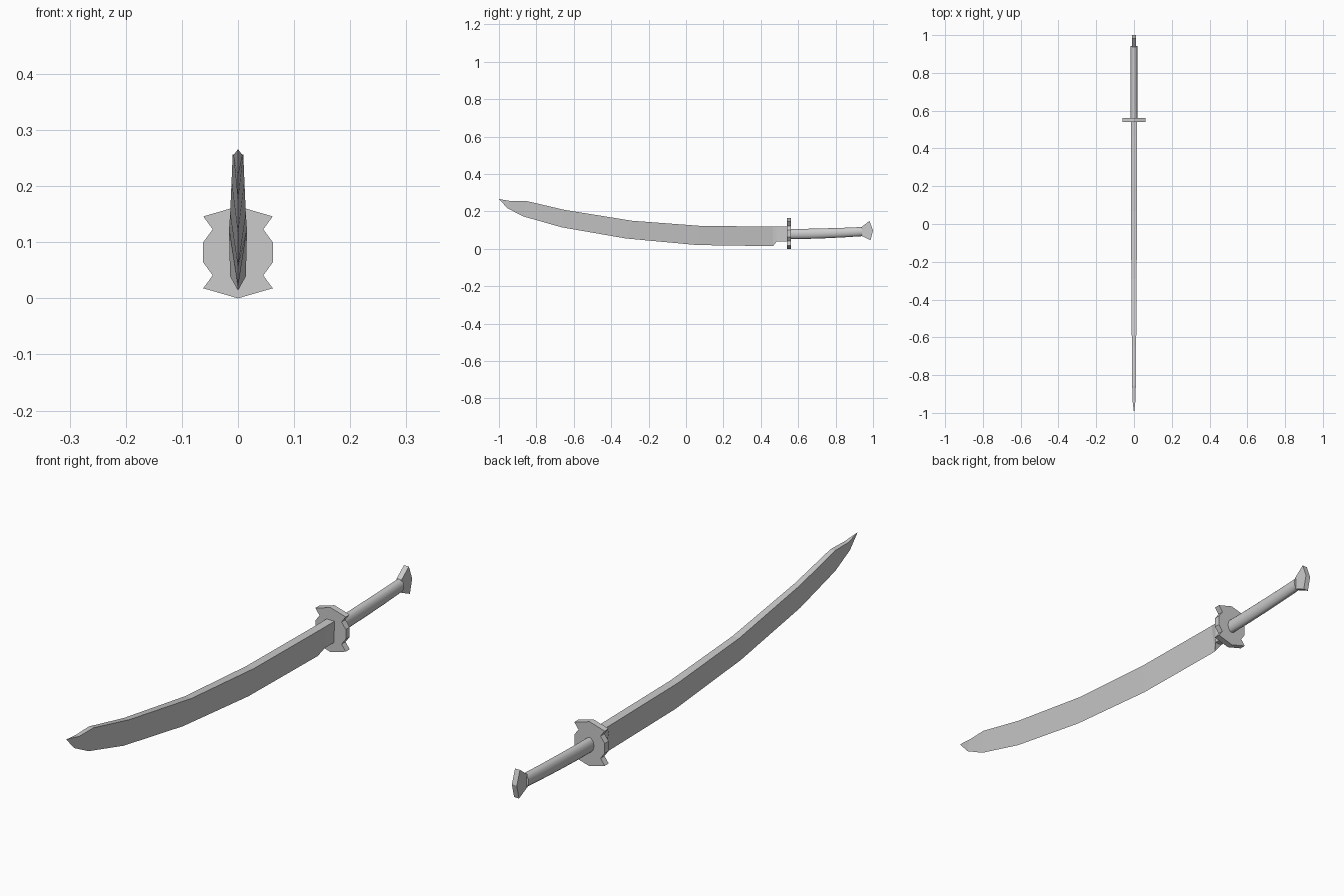
import bpy, bmesh, math

if "Cube" in bpy.data.objects:
    bpy.data.objects.remove(bpy.data.objects["Cube"])


def finish(name, bm):
    bmesh.ops.remove_doubles(bm, verts=bm.verts[:], dist=1e-5)
    bmesh.ops.recalc_face_normals(bm, faces=bm.faces[:])
    me = bpy.data.meshes.new(name)
    bm.to_mesh(me)
    bm.free()
    ob = bpy.data.objects.new(name, me)
    bpy.context.collection.objects.link(ob)
    return ob


def loft(name, rings):
    # Skin a list of closed cross-sections and cap both ends
    bm = bmesh.new()
    rows = [[bm.verts.new(p) for p in ring] for ring in rings]
    n = len(rows[0])
    for a, b in zip(rows, rows[1:]):
        for i in range(n):
            j = (i + 1) % n
            bm.faces.new((a[i], a[j], b[j], b[i]))
    bm.faces.new(rows[0])
    bm.faces.new(rows[-1])
    return finish(name, bm)


def prism(name, outline, offset):
    # Extrude a flat outline by an offset
    bm = bmesh.new()
    face = bm.faces.new([bm.verts.new(p) for p in outline])
    ext = bmesh.ops.extrude_face_region(bm, geom=[face])
    moved = [g for g in ext["geom"] if isinstance(g, bmesh.types.BMVert)]
    bmesh.ops.translate(bm, verts=moved, vec=offset)
    return finish(name, bm)


# Blade: spine (y, z, half width) and cutting edge (y, z, half width)
stations = [
    ((0.545, 0.118, 0.016), (0.545, 0.039, 0.014)),
    ((0.485, 0.118, 0.016), (0.485, 0.039, 0.014)),
    ((0.465, 0.118, 0.016), (0.465, 0.014, 0.0)),
    ((0.07, 0.123, 0.016), (0.06, 0.020, 0.0)),
    ((-0.29, 0.150, 0.014), (-0.32, 0.055, 0.0)),
    ((-0.65, 0.208, 0.0115), (-0.665, 0.115, 0.0)),
    ((-0.855, 0.256, 0.0095), (-0.87, 0.173, 0.0)),
    ((-0.935, 0.255, 0.008), (-0.955, 0.217, 0.0)),
]
rings = [[(-w, y, z), (w, y, z), (v, ey, ez), (-v, ey, ez)]
         for (y, z, w), (ey, ez, v) in stations]
rings.append([(0, -1.0, 0.266)] * 4)
bm = bmesh.new()
rows = [[bm.verts.new(p) for p in r] for r in rings]
for a, b in zip(rows, rows[1:]):
    for i in range(4):
        j = (i + 1) % 4
        bm.faces.new((a[i], a[j], b[j], b[i]))
bm.faces.new(rows[0])
finish("blade", bm)

# Guard: notched plate, mirrored across x
half = [(0.062, 0.018), (0.045, 0.041), (0.062, 0.064),
        (0.062, 0.100), (0.045, 0.123), (0.062, 0.146)]
outline = ([(0, 0)] + half + [(0, 0.164)] + [(-x, z) for x, z in reversed(half)])
prism("guard", [(x, 0.539, z) for x, z in outline], (0, 0.023, 0))

# Grip: gently curved oval bar
path = [(0.555, 0.079, 0.027), (0.65, 0.080, 0.027), (0.75, 0.083, 0.0265),
        (0.85, 0.087, 0.0255), (0.942, 0.092, 0.0245)]
N = 16
grip = loft("grip", [[(0.018 * math.cos(2 * math.pi * i / N), y,
                       z + r * math.sin(2 * math.pi * i / N)) for i in range(N)]
                     for y, z, r in path])
bpy.context.view_layer.objects.active = grip
grip.select_set(True)
bpy.ops.object.shade_smooth_by_angle(angle=math.radians(40))

# Pommel: flared flat end plate
pommel = [(0.938, 0.116), (0.981, 0.149), (1.0, 0.098), (0.987, 0.046), (0.938, 0.069)]
prism("pommel", [(-0.01, y, z) for y, z in pommel], (0.02, 0, 0))
